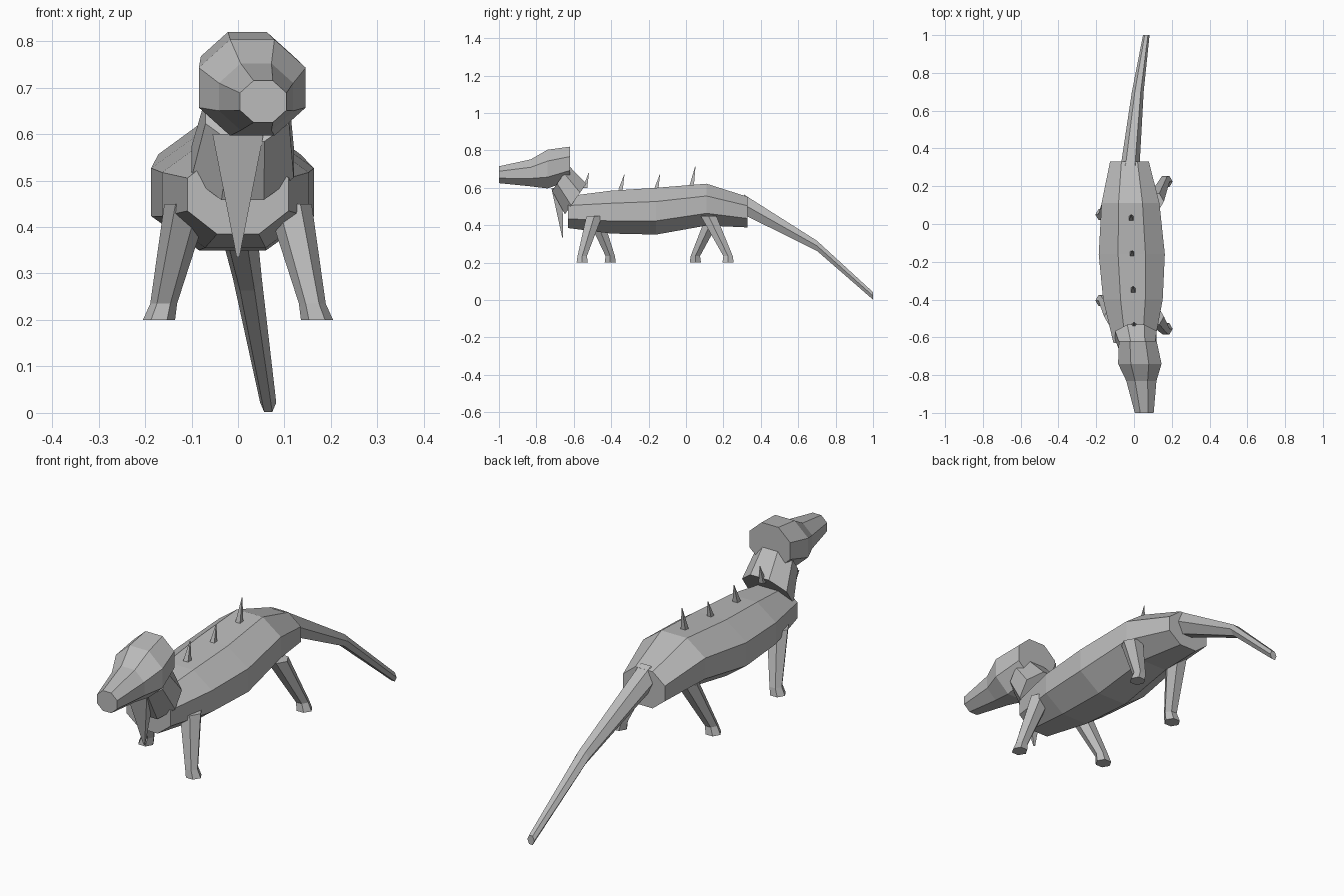
import bpy, bmesh, math
from mathutils import Vector

cube = bpy.data.objects.get("Cube")
if cube:
    bpy.data.objects.remove(cube)

grey = bpy.data.materials.new("plain grey")
grey.use_nodes = True
colour = (0.5, 0.5, 0.5, 1)
grey.diffuse_color = colour
grey.node_tree.nodes["Principled BSDF"].inputs["Base Color"].default_value = colour


def make_ring(bm, centre, half_width, half_height, lean, sides):
    """Flat-topped polygon whose upright axis leans towards the back."""
    up = Vector((0, math.sin(lean), math.cos(lean)))
    across = Vector.to_track_quat
    across = Vector((1, 0, 0))
    corner = 1 / math.cos(math.pi / sides)
    ring = []
    for index in range(sides):
        angle = math.tau * (index + 0.5) / sides
        offset = up * half_height * math.cos(angle) + across * half_width * math.sin(angle)
        ring.append(bm.verts.new(Vector(centre) + offset * corner))
    return ring


def loft(name, path, widths, heights=None, lean=0.0, sides=8):
    """Capped tube through the path points, with one polygon ring at each."""
    bm = bmesh.new()
    rings = [make_ring(bm, centre, width, height, lean, sides)
             for centre, width, height in zip(path, widths, heights or widths)]
    for near, far in zip(rings, rings[1:]):
        for index in range(sides):
            following = (index + 1) % sides
            bm.faces.new((near[index], near[following], far[following], far[index]))
    bm.faces.new(rings[0])
    bm.faces.new(rings[-1])
    bmesh.ops.recalc_face_normals(bm, faces=bm.faces[:])
    mesh = bpy.data.meshes.new(name)
    bm.to_mesh(mesh)
    bm.free()
    mesh.materials.append(grey)
    part = bpy.data.objects.new(name, mesh)
    bpy.context.collection.objects.link(part)


LEVEL = math.pi / 2  # lean that lays a ring flat, for upright parts

# Trunk: barrel-shaped, raised over the hips, drifting slightly to the right
spine_line = [(-0.63, 0.47), (-0.4, 0.47), (-0.16, 0.475), (0.11, 0.51), (0.33, 0.47)]
girths = [0.175 - 0.3 * (y + 0.16) ** 2 for y, z in spine_line]
loft("body",
     [(-0.025 * (y + 0.63), y, z) for y, z in spine_line],
     girths,
     [girth * 0.6 + 0.02 for girth in girths])

# Head: narrows to the snout and turns a little to the left
head_line = [(-0.62, 0.73), (-0.74, 0.7), (-0.83, 0.68), (-1, 0.67)]
head_widths = [0.1, 0.115, 0.08, 0.05]
loft("head",
     [(0.02 - 0.09 * (y + 0.62), y, z) for y, z in head_line],
     head_widths,
     [width * 0.9 for width in head_widths])

# Neck: leans forwards out of the shoulders
loft("neck",
     [(0.01, -0.59, 0.54), (0.02, -0.67, 0.65)],
     [0.11, 0.09], [0.1, 0.08],
     lean=math.radians(35))

# Throat flap: hangs to a point
loft("throat_flap",
     [(0, -0.69, 0.6), (0, -0.66, 0.335)],
     [0.055, 0.003], [0.03, 0.002],
     lean=LEVEL, sides=4)

# Tail: droops to the ground
loft("tail",
     [(-0.02, 0.31, 0.51), (0.02, 0.7, 0.29), (0.065, 1, 0.022)],
     [0.043, 0.027, 0.015], [0.054, 0.027, 0.02],
     sides=6)

# Back spines: evenly spaced and swept backwards
for index, (base, tip) in enumerate([(0.6, 0.68), (0.59, 0.67), (0.59, 0.67), (0.61, 0.715)]):
    x = -0.005 * index
    y = 0.19 * index - 0.54
    loft(f"back_spine_{index + 1}",
         [(x, y, base), (x, y + 0.02, tip)],
         [0.012, 0.001],
         lean=LEVEL, sides=4)

# Legs: splayed outwards, each at its own point in the stride
strides = {
    "front_left_leg": (1, -0.49, -0.555),
    "front_right_leg": (-1, -0.49, -0.405),
    "rear_left_leg": (1, 0.12, 0.225),
    "rear_right_leg": (-1, 0.15, 0.05),
}
for name, (side, hip, foot) in strides.items():
    loft(name,
         [(side * 0.11, hip, 0.45), (side * 0.16, foot, 0.235), (side * 0.17, foot, 0.2)],
         [0.042, 0.025, 0.03],
         lean=LEVEL, sides=6)
